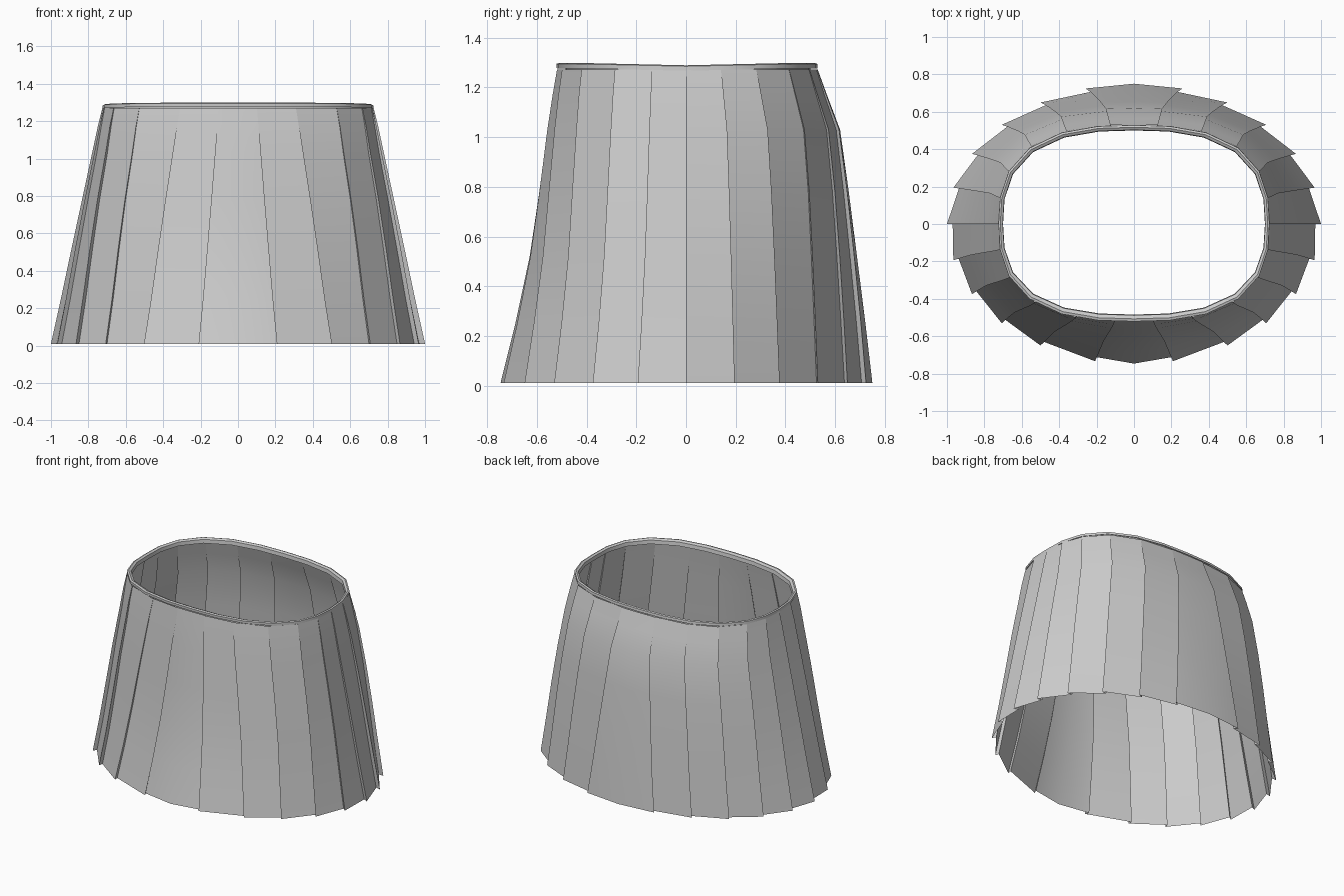
import bpy, bmesh
from math import sin, cos, radians

if "Cube" in bpy.data.objects:
    bpy.data.objects.remove(bpy.data.objects["Cube"])

# Height rows: z, half width, front depth, back depth, roundness exponent, pleat depth, twist
ROWS = [(0.01, 1.00, 0.75, 0.75, 2.0, 0.030, 0.0),
        (0.25, 0.947, 0.69, 0.722, 2.1, 0.030, 0.2),
        (0.52, 0.89, 0.632, 0.688, 2.25, 0.028, 0.4),
        (0.78, 0.834, 0.593, 0.655, 2.4, 0.024, 0.6),
        (1.03, 0.78, 0.56, 0.62, 2.5, 0.020, 0.8),
        (1.17, 0.75, 0.538, 0.567, 2.6, 0.014, 0.92),
        (1.272, 0.725, 0.52, 0.53, 2.65, 0.006, 1.0)]

# Pleat edges, as angle from the back centre at hem and at waist
PLEATS = [(15, 10), (30, 28), (45, 44), (60, 60), (75, 75), (90, 90),
          (105, 105), (120, 121), (135, 138), (150, 156), (168, 172)]


def ring_point(angle, width, front, back, n):
    """Point on a rounded oval; angle 0 is the back centre."""
    s, c = sin(radians(angle)), cos(radians(angle))
    k = (abs(s) ** n + abs(c) ** n) ** (-1 / n)
    return s * k * width, c * k * (back if c > 0 else front)


def make_half(name, rows):
    """Grid of point rows joined into quads and mirrored across x."""
    bm = bmesh.new()
    grid = [[bm.verts.new(p) for p in row] for row in rows]
    for a, b in zip(grid, grid[1:]):
        for i in range(len(a) - 1):
            bm.faces.new((a[i], b[i], b[i + 1], a[i + 1]))
    bmesh.ops.recalc_face_normals(bm, faces=bm.faces)
    bm.normal_update()
    if sum(f.normal.x for f in bm.faces) < 0:
        bmesh.ops.reverse_faces(bm, faces=bm.faces)
    mesh = bpy.data.meshes.new(name)
    bm.to_mesh(mesh)
    bm.free()
    obj = bpy.data.objects.new(name, mesh)
    bpy.context.collection.objects.link(obj)
    bpy.ops.object.select_all(action='DESELECT')
    obj.select_set(True)
    bpy.context.view_layer.objects.active = obj
    bpy.ops.object.shade_smooth_by_angle(angle=radians(32))
    mod = obj.modifiers.new("mirror", 'MIRROR')
    mod.merge_threshold = 0.0005
    return obj


# Pleated skirt body: each pleat folds in and slightly under its neighbour
body = []
for z, w, f, b, n, depth, twist in ROWS:
    cols = [(0, 1.0)]
    for hem, waist in PLEATS:
        t = hem + (waist - hem) * twist
        cols += [(t, 1.0), (t - depth * 40, 1.0 - depth)]
    cols.append((180, 0.995))
    row = []
    for t, scale in cols:
        x, y = ring_point(t, w, f, b, n)
        row.append((x * scale, y * scale, z))
    body.append(row)
make_half("pleated_skirt", body)

# Waistband: narrow rounded lip turned inward, gently dipping at the sides
LIP = [(0.725, 0.52, 0.53, -0.018), (0.724, 0.521, 0.528, 0.0),
       (0.715, 0.507, 0.517, 0.004), (0.702, 0.488, 0.503, -0.004),
       (0.70, 0.484, 0.50, -0.03)]
band = []
for w, f, b, dz in LIP:
    row = []
    for i in range(13):
        x, y = ring_point(i * 15, w, f, b, 2.65)
        row.append((x, y, 1.285 + dz + 0.01 * min(1, abs(y) / 0.45)))
    band.append(row)
make_half("waistband", band)
